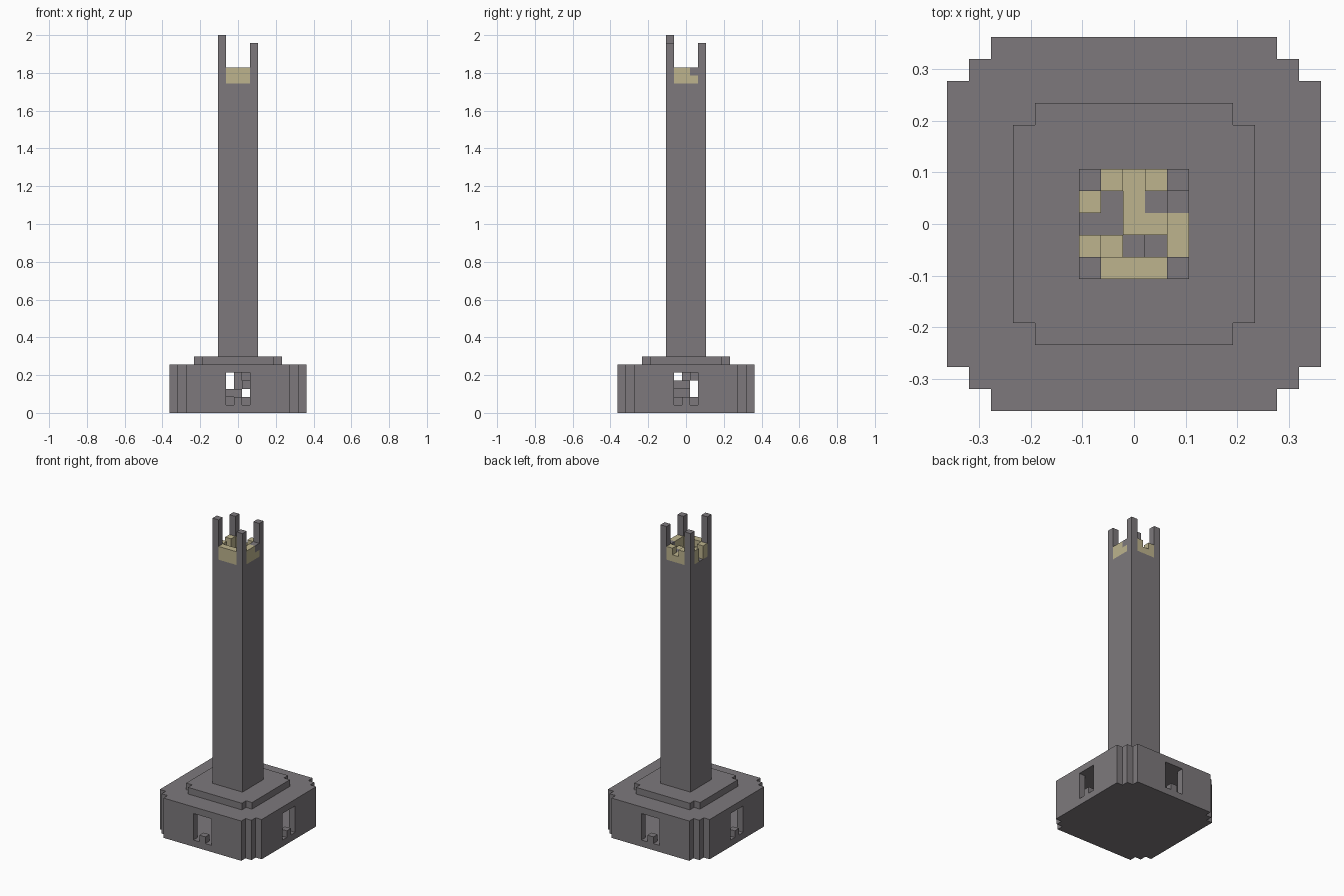
import bpy, bmesh
from mathutils import Matrix, Vector

U = 2 / 47  # one block

if "Cube" in bpy.data.objects:
    bpy.data.objects.remove(bpy.data.objects["Cube"], do_unlink=True)


def material(name, rgb):
    m = bpy.data.materials.new(name)
    m.use_nodes = True
    m.diffuse_color = (*rgb, 1)
    bsdf = m.node_tree.nodes["Principled BSDF"]
    bsdf.inputs["Base Color"].default_value = (*rgb, 1)
    bsdf.inputs["Roughness"].default_value = 0.9
    return m


STONE = material("grey_stone", (0.205, 0.191, 0.202))
SAND = material("pale_sand", (0.509, 0.456, 0.270))


def finish(name, bm):
    bmesh.ops.recalc_face_normals(bm, faces=bm.faces)
    mesh = bpy.data.meshes.new(name)
    bm.to_mesh(mesh)
    bm.free()
    mesh.materials.append(STONE)
    mesh.materials.append(SAND)
    ob = bpy.data.objects.new(name, mesh)
    bpy.context.collection.objects.link(ob)
    return ob


def add_box(bm, lo, hi, slot=0):
    lo, hi = Vector(lo) * U, Vector(hi) * U
    size = hi - lo
    mat = Matrix.Translation((lo + hi) / 2) @ Matrix.Diagonal((*size, 1))
    verts = bmesh.ops.create_cube(bm, size=1, matrix=mat)["verts"]
    for f in {f for v in verts for f in v.link_faces}:
        f.material_index = slot


def add_block(bm, x, y, z0, z1, slot=0):
    add_box(bm, (x - .5, y - .5, z0), (x + .5, y + .5, z1), slot)


def box(name, lo, hi):
    bm = bmesh.new()
    add_box(bm, lo, hi)
    return finish(name, bm)


def stepped_slab(name, half, steps, z0, z1):
    """Square slab whose corners are cut back in one-block steps."""
    corner = [(half, half - steps)]
    for i in range(1, steps + 1):
        corner += [(half - i, half - steps + i - 1), (half - i, half - steps + i)]
    outline = []
    for _ in range(4):
        outline += corner
        corner = [(-y, x) for x, y in corner]
    bm = bmesh.new()
    face = bm.faces.new([bm.verts.new((x * U, y * U, z0 * U)) for x, y in outline])
    top = bmesh.ops.extrude_face_region(bm, geom=[face])["geom"]
    moved = [v for v in top if isinstance(v, bmesh.types.BMVert)]
    bmesh.ops.translate(bm, verts=moved, vec=(0, 0, (z1 - z0) * U))
    return finish(name, bm)


def cut(ob, cutters):
    for c in cutters:
        mod = ob.modifiers.new("cut", "BOOLEAN")
        mod.operation, mod.solver, mod.object = "DIFFERENCE", "EXACT", c
    bpy.context.view_layer.update()
    evaluated = ob.evaluated_get(bpy.context.evaluated_depsgraph_get())
    mesh = bpy.data.meshes.new_from_object(evaluated)
    ob.modifiers.clear()
    ob.data = mesh
    for c in cutters:
        bpy.data.objects.remove(c, do_unlink=True)


# Hollow base with a window opening in each wall
base = stepped_slab("base", 8.5, 2, 0, 6)
cut(base, [
    stepped_slab("room_cutter", 7.5, 2, 1, 5),
    box("window_cutter_x", (-9, -1.5, 1), (9, 1.5, 5)),
    box("window_cutter_y", (-1.5, -9, 1), (1.5, 9, 5)),
])

# Block standing in the middle of each window sill
bm = bmesh.new()
for x, y in ((8, 0), (-8, 0), (0, 8), (0, -8)):
    add_block(bm, x, y, 1, 2)
finish("window_sill_blocks", bm)

# Spiral stair around a newel inside the base
bm = bmesh.new()
add_block(bm, 0, 0, 1, 5)
stairs = [[(-1, 1), (1, 1), (1, -1)], [(-1, -1), (0, -1)],
          [(1, -1), (1, 0)], [(1, 1), (0, 1)]]
for z, cells in enumerate(stairs, 1):
    for x, y in cells:
        add_block(bm, x, y, z, z + 1)
finish("spiral_stair", bm)

# Plinth and shaft
stepped_slab("plinth", 5.5, 1, 6, 7)
box("shaft", (-2.5, -2.5, 7), (2.5, 2.5, 39))

# Ruined crown: block heights above the shaft, back row first
PAINT = 41
heights = ["74347",
           "42334",
           "22334",
           "43204",
           "84447"]
sandy = [".sss.",
         "s.s..",
         "..sss",
         "ss..s",
         ".sss."]
bm = bmesh.new()
for row in range(5):
    for col in range(5):
        x, y = col - 2, 2 - row
        top = 39 + int(heights[row][col])
        if top == 39:
            continue
        if sandy[row][col] == "s":
            add_block(bm, x, y, 39, PAINT)
            add_block(bm, x, y, PAINT, top, 1)
        elif (x, y) == (2, 1):  # sand runs under the bare stone here
            add_block(bm, x, y, 39, PAINT)
            add_block(bm, x, y, PAINT, top - 1, 1)
            add_block(bm, x, y, top - 1, top)
        else:
            add_block(bm, x, y, 39, top)
finish("crown", bm)
